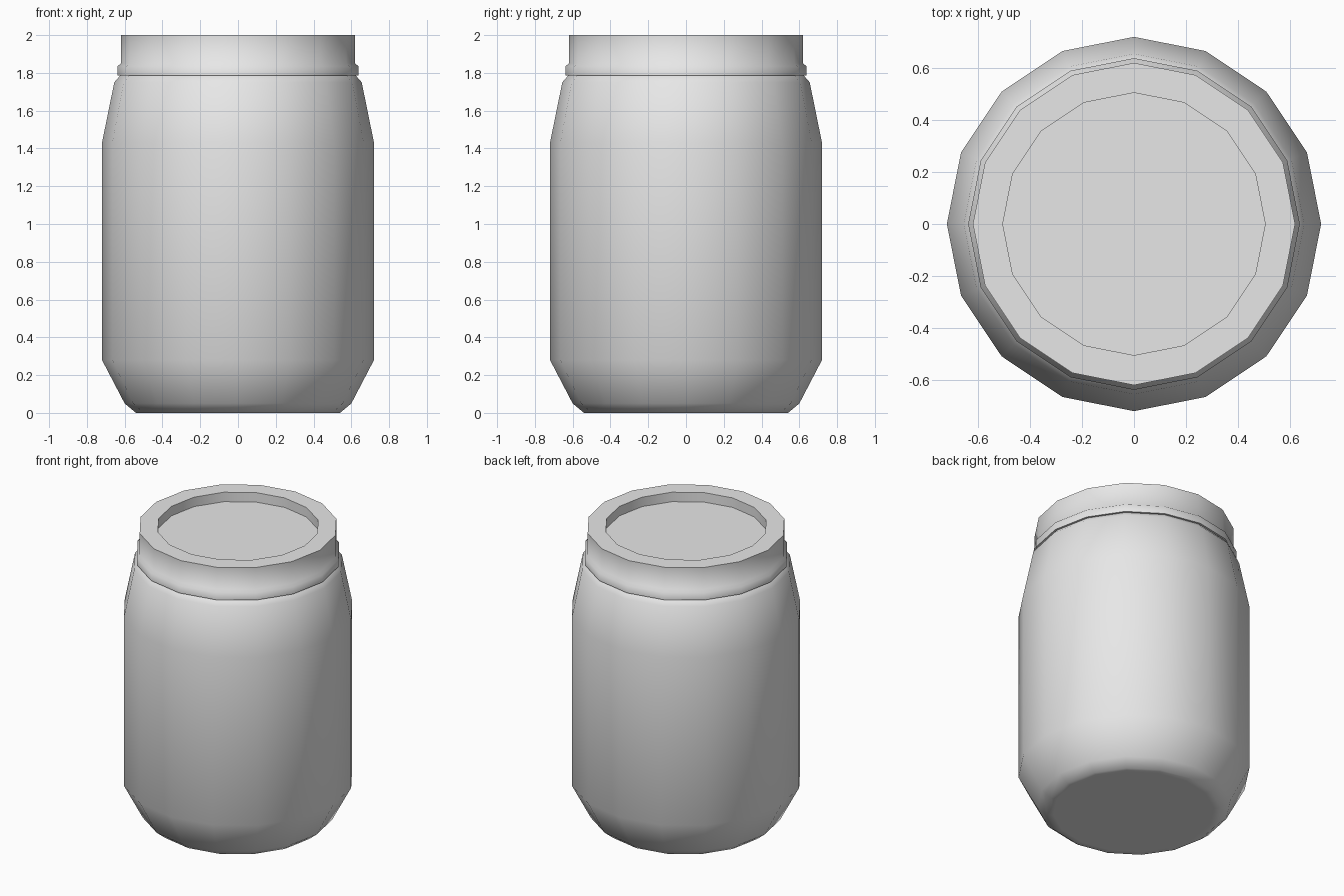
import bpy
import bmesh
import math

SIDES = 16

default = bpy.data.objects.get("Cube")
if default:
    bpy.data.objects.remove(default)


def make_material(name, colour):
    mat = bpy.data.materials.new(name)
    mat.use_nodes = True
    mat.diffuse_color = colour
    mat.node_tree.nodes["Principled BSDF"].inputs["Base Color"].default_value = colour
    return mat


def lathe(name, profile, mat, sharp_angle):
    """Spin a (radius, height) profile around z and cap both ends."""
    bm = bmesh.new()
    rings = []
    for radius, z in profile:
        angles = [math.tau * i / SIDES for i in range(SIDES)]
        rings.append([bm.verts.new((radius * math.cos(a), radius * math.sin(a), z))
                      for a in angles])
    for low, high in zip(rings, rings[1:]):
        for i in range(SIDES):
            j = (i + 1) % SIDES
            bm.faces.new((low[i], low[j], high[j], high[i]))
    bm.faces.new(rings[0][::-1])
    bm.faces.new(rings[-1])
    bmesh.ops.recalc_face_normals(bm, faces=bm.faces)

    mesh = bpy.data.meshes.new(name)
    bm.to_mesh(mesh)
    bm.free()
    mesh.materials.append(mat)
    obj = bpy.data.objects.new(name, mesh)
    bpy.context.collection.objects.link(obj)

    bpy.ops.object.select_all(action='DESELECT')
    obj.select_set(True)
    bpy.context.view_layer.objects.active = obj
    bpy.ops.object.shade_smooth_by_angle(angle=math.radians(sharp_angle))
    return obj


grey = make_material("light grey", (0.8, 0.8, 0.8, 1.0))

# Jar body: flat base, rounded foot, straight wall, tapered shoulder
body_profile = [(0.50, 0), (0.54, 0), (0.60, 0.05), (0.72, 0.28),
                (0.72, 1.43), (0.655, 1.75), (0.62, 1.79), (0.60, 1.80)]
lathe("jar_body", body_profile, grey, 70)

# Lid: lower lip, straight skirt, flat rim and recessed top panel
lid_profile = [(0.59, 1.785), (0.638, 1.785), (0.638, 1.835), (0.62, 1.85),
               (0.62, 2.0), (0.505, 2.0), (0.505, 1.935)]
lathe("jar_lid", lid_profile, grey, 60)
